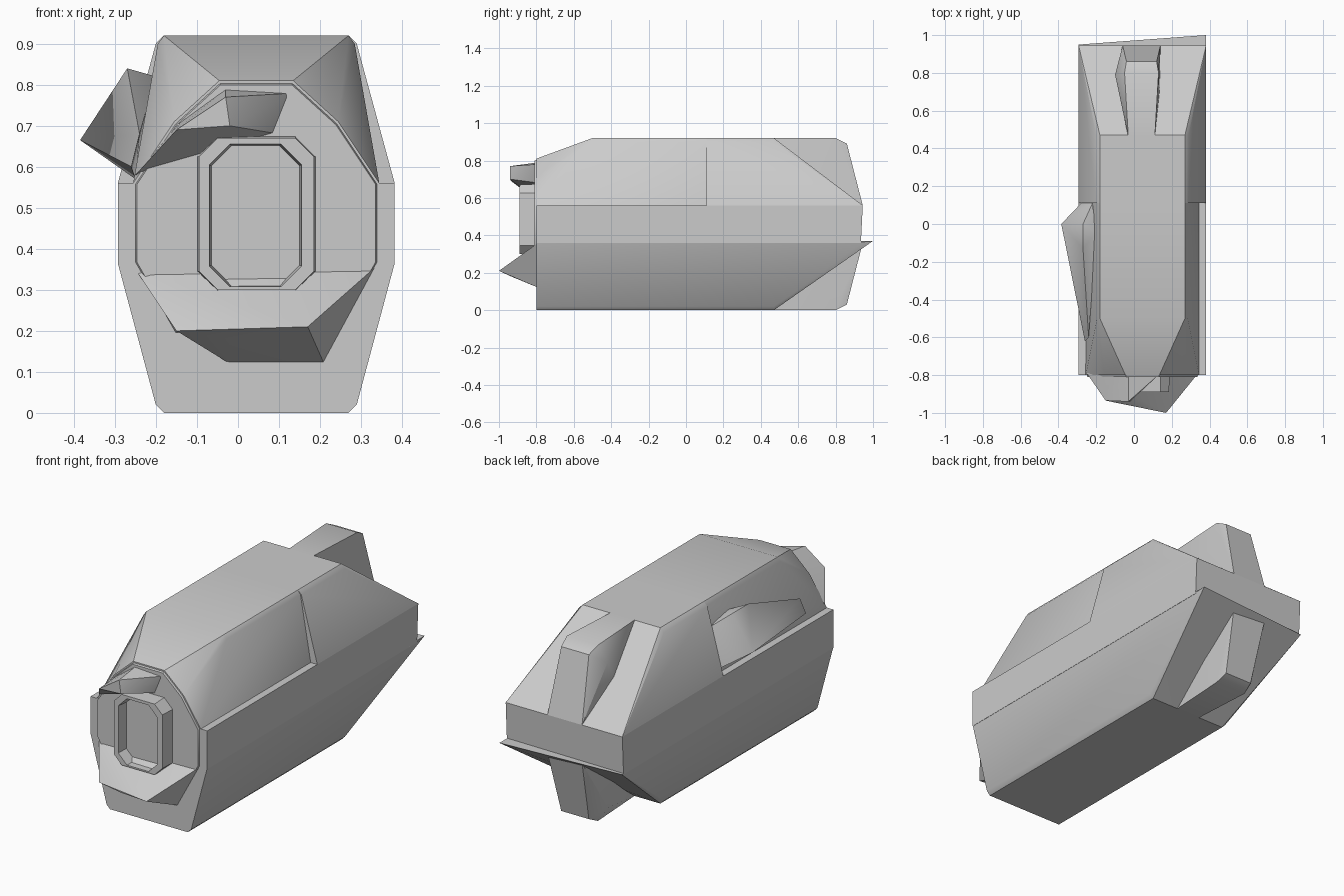
import bpy, bmesh
from mathutils import Vector

if "Cube" in bpy.data.objects:
    bpy.data.objects.remove(bpy.data.objects["Cube"])

CX = 0.0445   # hull centre line in x
MZ = 0.46     # hull mid height


def finish(name, bm, angle=0.6):
    bmesh.ops.recalc_face_normals(bm, faces=bm.faces[:])
    me = bpy.data.meshes.new(name)
    bm.to_mesh(me)
    bm.free()
    ob = bpy.data.objects.new(name, me)
    bpy.context.collection.objects.link(ob)
    bpy.ops.object.select_all(action='DESELECT')
    ob.select_set(True)
    bpy.context.view_layer.objects.active = ob
    bpy.ops.object.shade_smooth_by_angle(angle=angle)
    return ob


def hull(name, pts):
    bm = bmesh.new()
    for p in pts:
        bm.verts.new(p)
    res = bmesh.ops.convex_hull(bm, input=bm.verts[:])
    junk = {g for g in res['geom_interior'] + res['geom_unused']
            if isinstance(g, bmesh.types.BMVert)}
    bmesh.ops.delete(bm, geom=list(junk), context='VERTS')
    bmesh.ops.dissolve_limit(bm, angle_limit=0.02, verts=bm.verts[:], edges=bm.edges[:])
    return finish(name, bm)


def pair(half, y, z):
    return [(CX - half, y, z), (CX + half, y, z)]


def flip(pts):
    return [(x, y, 2 * MZ - z) for x, y, z in pts]


# Arched front outline of the upper cover (half width, z)
arch = [(0.30, 0.56), (0.20, 0.71), (0.09, 0.81)]

# Central band, straight sided
band = []
for z in (0.36, 0.56):
    band += pair(0.3375, -0.8, z) + pair(0.3375, 0.945 if z > 0.5 else 0.935, z)
hull("middle_band", band)

# Lower hull with chamfered keel, sloped tail and raised rear rim
lower = pair(0.3375, -0.8, 0.365) + pair(0.3375, 0.95, 0.365)
for half, z in ((0.225, 0.0), (0.245, 0.02)):
    lower += pair(half, -0.8, z) + pair(half, 0.47, z)
lower.append((0.38, 1.0, 0.37))
hull("lower_hull", lower)

# Rear upper hull, sloping down to the tail
upper = pair(0.3375, 0.11, 0.56) + pair(0.3375, 0.945, 0.56)
for half, z in ((0.225, 0.92), (0.245, 0.90)):
    upper += pair(half, 0.11, z) + pair(half, 0.47, z)
hull("rear_upper_hull", upper)

# Front cover, slightly narrower, blending into the arch
cover = pair(0.30, 0.115, 0.555)
for half, z in arch:
    cover += pair(half, -0.8, z)
for y in (-0.5, 0.115):
    cover += pair(0.225, y, 0.92) + pair(0.24, y, 0.90)
hull("front_cover", cover)

# Tail housings standing out of both rear slopes
tail = [(-0.03, 0.46, 0.92), (0.11, 0.46, 0.92), (-0.05, 0.8, 0.92), (0.13, 0.8, 0.92),
        (-0.04, 0.86, 0.89), (0.12, 0.86, 0.89), (-0.10, 0.79, 0.84),
        (-0.06, 0.945, 0.56), (0.14, 0.945, 0.56), (-0.06, 0.6, 0.56), (0.14, 0.6, 0.56)]
hull("upper_tail_housing", tail)
hull("lower_tail_housing", flip(tail))

# Side blister on the left of the cover
hull("side_blister", [
    (-0.385, 0.0, 0.665), (-0.27, -0.13, 0.84), (-0.27, 0.0, 0.84), (-0.20, -0.05, 0.82),
    (-0.22, 0.11, 0.80), (-0.28, 0.11, 0.60), (-0.25, 0.0, 0.57),
    (-0.26, -0.62, 0.60), (-0.24, -0.6, 0.68)])

# Nose plate behind the intake
plate = []
for half, z in arch + [(0.30, 0.365), (0.20, 0.19)]:
    plate += pair(half, -0.78, z) + pair(half * 0.97, -0.81, MZ + (z - MZ) * 0.97)
hull("nose_plate", plate)

# Brow and chin blocks on the nose
hull("nose_brow", [
    (-0.15, -0.935, 0.69), (-0.03, -0.94, 0.77), (-0.02, -0.94, 0.70),
    (-0.25, -0.79, 0.58), (-0.14, -0.79, 0.71), (-0.03, -0.79, 0.79),
    (0.14, -0.79, 0.78), (0.10, -0.79, 0.68), (-0.02, -0.79, 0.66)])
hull("nose_chin", [
    (-0.15, -0.935, 0.20), (-0.02, -0.935, 0.18), (0.17, -1.0, 0.21),
    (-0.02, -0.79, 0.12), (0.21, -0.79, 0.12), (-0.25, -0.79, 0.35),
    (0.34, -0.79, 0.36), (0.25, -0.79, 0.20)])

# Intake ring with recessed panel
def octagon(x0, x1, z0, z1, c, y):
    return [Vector(p) for p in (
        (x0, y, z0 + c), (x0 + c, y, z0), (x1 - c, y, z0), (x1, y, z0 + c),
        (x1, y, z1 - c), (x1 - c, y, z1), (x0 + c, y, z1), (x0, y, z1 - c))]


bm = bmesh.new()
loops = [octagon(-0.10, 0.19, 0.295, 0.675, 0.05, -0.78),
         octagon(-0.095, 0.185, 0.30, 0.67, 0.045, -0.89),
         octagon(-0.07, 0.155, 0.308, 0.655, 0.05, -0.89),
         octagon(-0.065, 0.15, 0.31, 0.652, 0.05, -0.83)]
rings = [[bm.verts.new(v) for v in loop] for loop in loops]
for a, b in zip(rings, rings[1:]):
    for i in range(8):
        j = (i + 1) % 8
        bm.faces.new((a[i], a[j], b[j], b[i]))
bm.faces.new(rings[-1])
bm.faces.new(rings[0][::-1])
finish("nose_intake", bm)
